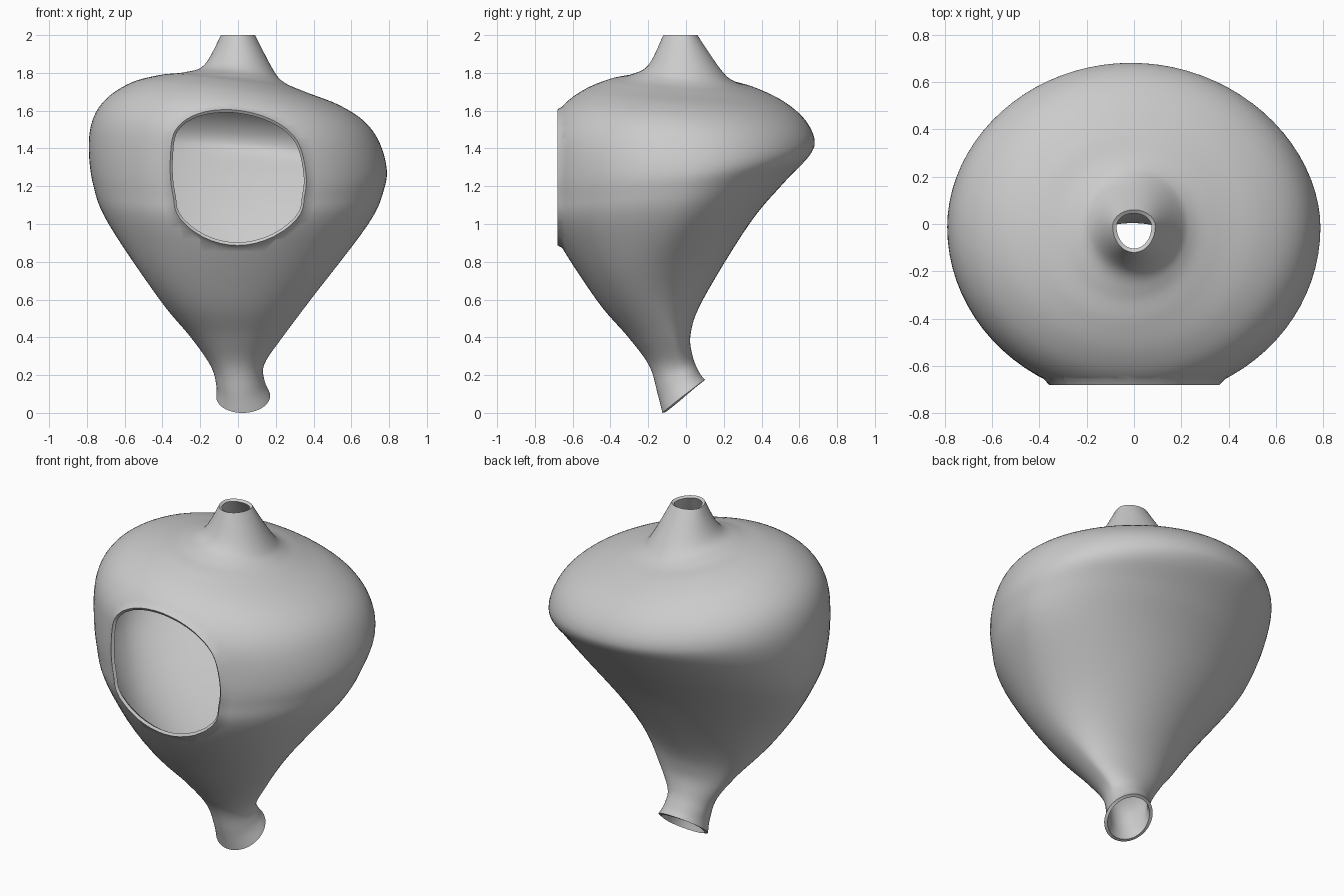
import bpy, bmesh
from math import sin, cos, exp, tau

if "Cube" in bpy.data.objects:
    bpy.data.objects.remove(bpy.data.objects["Cube"])

# Stations from top to bottom: left x,z | right x,z | back y,z | front y,z
STATIONS = [
    (-.09, 2, .09, 2, .06, 2, -.12, 2),
    (-.18, 1.84, .19, 1.81, .19, 1.81, -.2, 1.84),
    (-.29, 1.8, .25, 1.745, .27, 1.745, -.3, 1.785),
    (-.42, 1.785, .36, 1.695, .4, 1.7, -.42, 1.755),
    (-.57, 1.745, .53, 1.63, .53, 1.635, -.55, 1.7),
    (-.7, 1.66, .66, 1.55, .63, 1.55, -.655, 1.62),
    (-.77, 1.55, .74, 1.45, .68, 1.45, -.725, 1.5),
    (-.79, 1.4, .785, 1.31, .655, 1.365, -.745, 1.35),
    (-.765, 1.2, .775, 1.19, .52, 1.22, -.745, 1.15),
    (-.685, 1, .69, 1, .335, 1, -.71, .97),
    (-.415, .6, .385, .6, .09, .6, -.475, .6),
    (-.25, .4, .235, .4, .025, .42, -.305, .4),
    (-.145, .25, .14, .26, .035, .3, -.195, .25),
    (-.115, .15, .14, .17, .07, .215, -.15, .1),
    (-.115, .085, .17, .09, .1, .175, -.125, 0),
]
SEGMENTS, STEPS = 80, 6
FRONT_Y = -.68


def catmull(a, b, c, d, t):
    return tuple(.5 * (2*q + (r-p)*t + (2*p - 5*q + 4*r - s)*t*t + (3*q - p - 3*r + s)*t**3)
                 for p, q, r, s in zip(a, b, c, d))


def smooth_stations(st):
    p = [st[0]] + st + [st[-1]]
    out = [catmull(*p[i:i+4], k / STEPS) for i in range(len(st) - 1) for k in range(STEPS)]
    return out + [st[-1]]


def ring_point(s, angle):
    lx, lz, rx, rz, by, bz, fy, fz = s
    c, n, cx = cos(angle), sin(angle), (lx + rx) / 2
    zm = (lz + rz + bz + fz) / 4
    cy = -.01 - .19 * exp(-((zm - .7) / .32) ** 2)   # widest line leans forward low down
    x = cx + (rx - lx) / 2 * c
    y = cy + ((by - cy) if n > 0 else (cy - fy)) * n
    z = (zm + (rz - lz) / 2 * c + (bz - fz) / 2 * n
         + (rz + lz - bz - fz) / 4 * cos(2 * angle))
    return x, y, z


# Lofted skin
bm = bmesh.new()
rings = [[bm.verts.new(ring_point(s, tau * j / SEGMENTS)) for j in range(SEGMENTS)]
         for s in smooth_stations(STATIONS)]
for a, b in zip(rings, rings[1:]):
    for j in range(SEGMENTS):
        k = (j + 1) % SEGMENTS
        bm.faces.new((a[j], b[j], b[k], a[k]))

# Front opening: flat cut, then a short flared lip
cut = bmesh.ops.bisect_plane(bm, geom=bm.verts[:] + bm.edges[:] + bm.faces[:], dist=1e-5,
                             plane_co=(0, FRONT_Y + .025, 0), plane_no=(0, -1, 0),
                             clear_outer=True)
rim = [e for e in cut['geom_cut'] if isinstance(e, bmesh.types.BMEdge) and e.is_boundary]
lip = bmesh.ops.extrude_edge_only(bm, edges=rim)
for v in lip['geom']:
    if isinstance(v, bmesh.types.BMVert):
        v.co.x = -.01 + (v.co.x + .01) * .94
        v.co.z = 1.23 + (v.co.z - 1.23) * .96
        v.co.y = FRONT_Y
bmesh.ops.recalc_face_normals(bm, faces=bm.faces[:])

mesh = bpy.data.meshes.new("hollow_body")
bm.to_mesh(mesh)
bm.free()
body = bpy.data.objects.new("hollow_body", mesh)
bpy.context.collection.objects.link(body)

# Thin wall
wall = body.modifiers.new("wall", 'SOLIDIFY')
wall.thickness = .018
wall.offset = -1
bpy.context.view_layer.objects.active = body
body.select_set(True)
bpy.ops.object.modifier_apply(modifier="wall")
bpy.ops.object.shade_smooth_by_angle(angle=.8)
